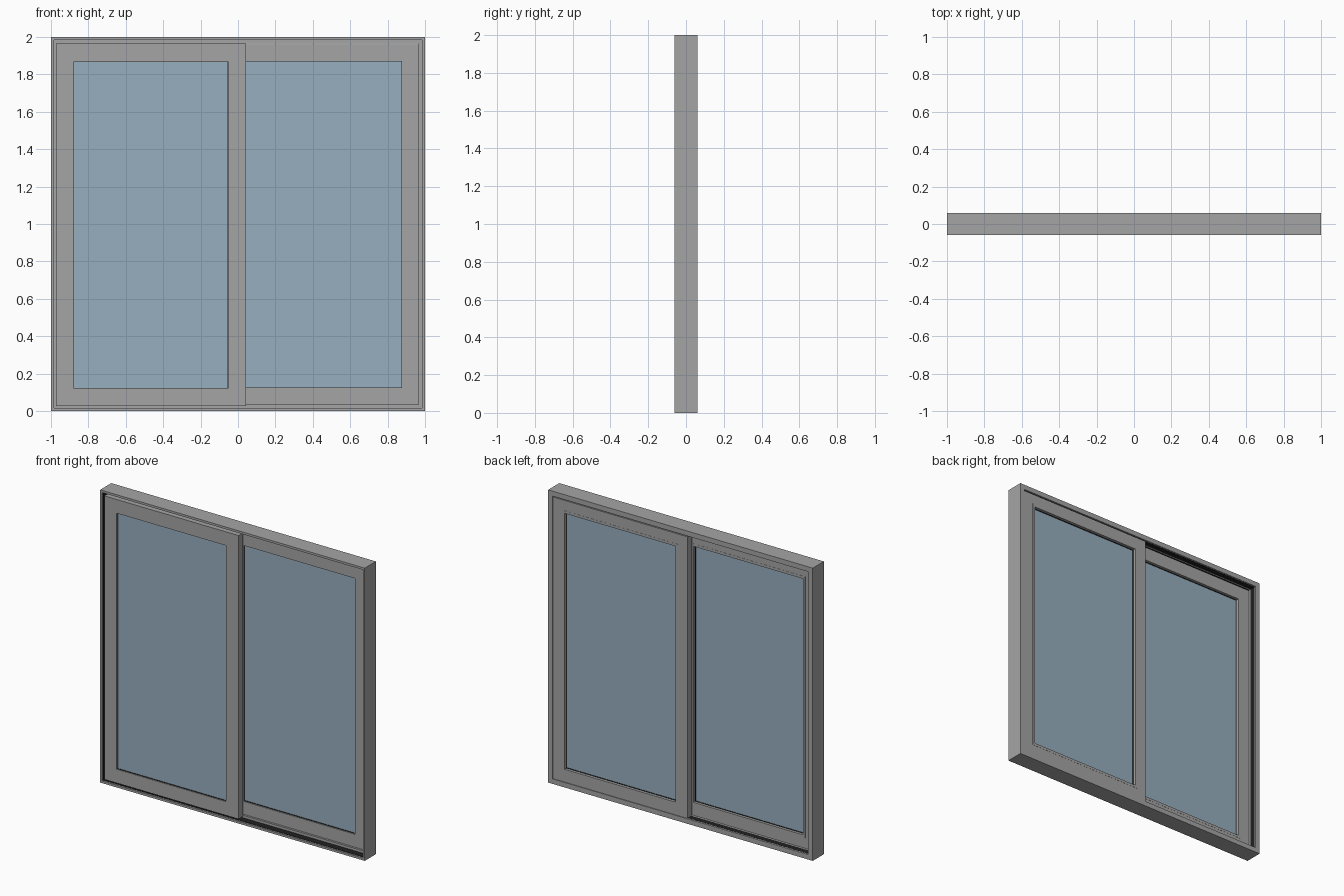
import bpy, bmesh

if "Cube" in bpy.data.objects:
    bpy.data.objects.remove(bpy.data.objects["Cube"])


def material(name, colour):
    m = bpy.data.materials.new(name)
    m.diffuse_color = colour
    m.use_nodes = True
    m.node_tree.nodes["Principled BSDF"].inputs["Base Color"].default_value = m.diffuse_color
    return m


METAL = material("mid_grey_metal", (0.375, 0.375, 0.375, 1))
GLASS = material("blue_grey_glass", (0.31, 0.43, 0.52, 1))
RUBBER = material("black_rubber", (0.015, 0.015, 0.015, 1))


def finish(name, bm, mat):
    bmesh.ops.recalc_face_normals(bm, faces=bm.faces)
    me = bpy.data.meshes.new(name)
    bm.to_mesh(me)
    bm.free()
    ob = bpy.data.objects.new(name, me)
    bpy.context.collection.objects.link(ob)
    me.materials.append(mat)
    return ob


def ring(name, rect, profile, mat=METAL):
    """Sweep a closed (inset, y) profile round a rectangle with mitred corners."""
    x0, x1, z0, z1 = rect
    bm = bmesh.new()
    loops = []
    for x, z, sx, sz in ((x0, z0, 1, 1), (x1, z0, -1, 1),
                         (x1, z1, -1, -1), (x0, z1, 1, -1)):
        loops.append([bm.verts.new((x + sx * d, y, z + sz * d)) for d, y in profile])
    n = len(profile)
    for i in range(4):
        a, b = loops[i], loops[(i + 1) % 4]
        for j in range(n):
            k = (j + 1) % n
            bm.faces.new((a[j], a[k], b[k], b[j]))
    return finish(name, bm, mat)


def strip(name, rect, d0, d1, y0, y1, mat):
    """Ring with a plain rectangular section."""
    return ring(name, rect, [(d0, y0), (d1, y0), (d1, y1), (d0, y1)], mat)


def box(name, x0, x1, y0, y1, z0, z1, mat):
    bm = bmesh.new()
    bmesh.ops.create_cube(bm, size=1)
    for v in bm.verts:
        v.co = ((x0 + x1) / 2 + v.co.x * (x1 - x0),
                (y0 + y1) / 2 + v.co.y * (y1 - y0),
                (z0 + z1) / 2 + v.co.z * (z1 - z0))
    return finish(name, bm, mat)


# Outer frame: shallow front rebate, deeper rear rebate with a sliding groove
FRAME = (-1, 1, 0, 2)
ring("outer_frame", FRAME, [
    (0, -0.06), (0.015, -0.06), (0.015, -0.004), (0.034, -0.004),
    (0.034, 0.012), (0.022, 0.012), (0.022, 0.048), (0.034, 0.048),
    (0.034, 0.06), (0, 0.06)])

# Dark linings in the two sliding channels
strip("front_channel_lining", FRAME, 0.013, 0.017, -0.048, -0.004, RUBBER)
strip("rear_channel_lining", FRAME, 0.021, 0.0345, 0.010, 0.050, RUBBER)


def sash(prefix, rect, w, y0, y1):
    # Mitred sash with a barely raised glazing bead on the back
    ring(prefix + "_sash", rect, [
        (0, y0), (w, y0), (w, y1), (w - 0.018, y1),
        (w - 0.018, y1 - 0.001), (0, y1 - 0.001)])
    x0, x1, z0, z1 = rect
    inner = (x0 + w, x1 - w, z0 + w, z1 - w)
    yc = (y0 + y1) / 2 - 0.006
    # Rubber seals on both faces of the pane
    for side, s in (("front", -1), ("back", 1)):
        ya, yb = sorted((yc + s * 0.007, yc + s * 0.012))
        strip(f"{prefix}_{side}_gasket", inner, -0.002, 0.003, ya, yb, RUBBER)
    # Glass pane let into the sash
    a, b, c, d = inner
    box(prefix + "_glass", a - 0.004, b + 0.004, yc - 0.008, yc + 0.008,
        c - 0.004, d + 0.004, GLASS)


sash("front", (-0.973, 0.042, 0.027, 1.964), 0.094, -0.054, -0.006)
sash("back", (-0.05, 0.965, 0.035, 1.959), 0.088, 0.008, 0.058)

# Brush seal between the overlapping meeting stiles
box("meeting_seal", -0.03, 0.02, -0.009, 0.009, 0.035, 1.959, RUBBER)
